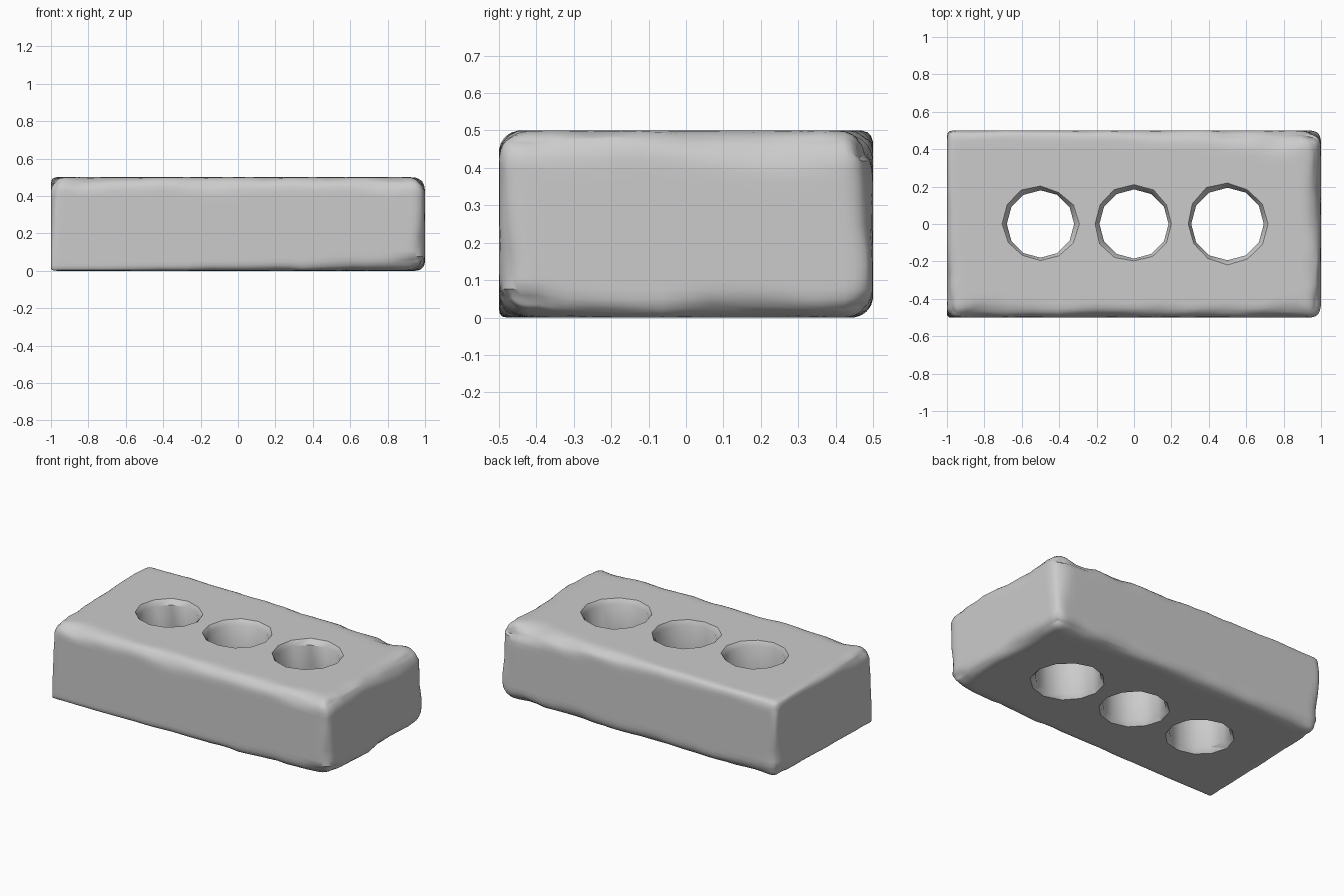
import bpy, bmesh, math
from mathutils import Vector, noise

if "Cube" in bpy.data.objects:
    bpy.data.objects.remove(bpy.data.objects["Cube"])

HALF = Vector((1.0, 0.5, 0.25))
# Wear radius at each corner, keyed by the sign of x, y, z
WEAR = {(-1, -1, -1): .02, (1, -1, -1): .10, (-1, 1, -1): .09, (1, 1, -1): .09,
        (-1, -1, 1): .10, (1, -1, 1): .10, (-1, 1, 1): .04, (1, 1, 1): .15}


def wear_radius(p):
    """Blend the corner wear, easing off mid-edge, with noisy chips."""
    r = 0
    for signs, value in WEAR.items():
        w = 1
        for i in range(3):
            t = 0.5 + 0.5 * signs[i] * p[i] / HALF[i]
            w *= t * t * (3 - 2 * t)
        r += w * value
    near = sum(abs(p[i]) / HALF[i] > 0.75 for i in range(3))
    chip = noise.noise(p * 4 + Vector((3.1, 7.7, 1.3)))
    fine = noise.noise(p * 9)
    r *= 0.9 if near == 3 else 0.75
    return max(0.012, min(0.16, r * (1 + 0.5 * chip + 0.25 * fine)))


# Brick body: box sliced finely near its edges, then rounded unevenly
bm = bmesh.new()
bmesh.ops.create_cube(bm, size=1)
for v in bm.verts:
    v.co = Vector(2 * v.co[i] * HALF[i] for i in range(3))
for axis in range(3):
    h = HALF[axis]
    cuts = [s * (h - d) for d in (.012, .03, .05, .075, .105, .14, .18) for s in (-1, 1)]
    n = max(1, round((h - .18) / .07))
    cuts += [(h - .18) * k / n for k in range(1 - n, n)]
    for c in cuts:
        co, no = Vector(), Vector()
        co[axis], no[axis] = c, 1
        bmesh.ops.bisect_plane(bm, geom=bm.verts[:] + bm.edges[:] + bm.faces[:],
                               plane_co=co, plane_no=no)
for v in bm.verts:
    p = v.co.copy()
    r = wear_radius(p)
    inner = Vector(max(-HALF[i] + r, min(HALF[i] - r, p[i])) for i in range(3))
    d = p - inner
    v.co = inner + d.normalized() * min(r, d.length) + Vector((0, 0, HALF.z))
bmesh.ops.recalc_face_normals(bm, faces=bm.faces[:])
mesh = bpy.data.meshes.new("brick")
bm.to_mesh(mesh)
bm.free()
brick = bpy.data.objects.new("brick", mesh)
bpy.context.collection.objects.link(brick)


# Twelve-sided hole cutters with worn, flared rims
def hole_cutter(name, x, radius):
    sides = 12
    bm = bmesh.new()
    rings = []
    for z, flare in ((-.05, .055), (0, .022), (.03, 0), (.47, 0), (.5, .022), (.55, .055)):
        ring = []
        for k in range(sides):
            a = math.tau * k / sides
            rr = radius + flare * (1 + .6 * noise.noise(Vector((x * 5 + math.cos(a), math.sin(a), z))))
            ring.append(bm.verts.new((x + rr * math.cos(a), rr * math.sin(a), z)))
        rings.append(ring)
    for a, b in zip(rings, rings[1:]):
        for k in range(sides):
            j = (k + 1) % sides
            bm.faces.new((a[k], a[j], b[j], b[k]))
    bm.faces.new(rings[0][::-1])
    bm.faces.new(rings[-1])
    me = bpy.data.meshes.new(name)
    bm.to_mesh(me)
    bm.free()
    ob = bpy.data.objects.new(name, me)
    bpy.context.collection.objects.link(ob)
    ob.hide_render = True
    return ob


cutters = [hole_cutter("hole_cutter_%d" % i, x, r)
           for i, (x, r) in enumerate(((-.5, .18), (0, .185), (.5, .194)))]
for c in cutters:
    mod = brick.modifiers.new(c.name, 'BOOLEAN')
    mod.operation, mod.solver, mod.object = 'DIFFERENCE', 'EXACT', c

# Apply the holes and smooth the body
bpy.context.view_layer.objects.active = brick
brick.select_set(True)
for c in cutters:
    bpy.ops.object.modifier_apply(modifier=c.name)
    bpy.data.objects.remove(c)
bpy.ops.object.shade_smooth_by_angle(angle=math.radians(40))
